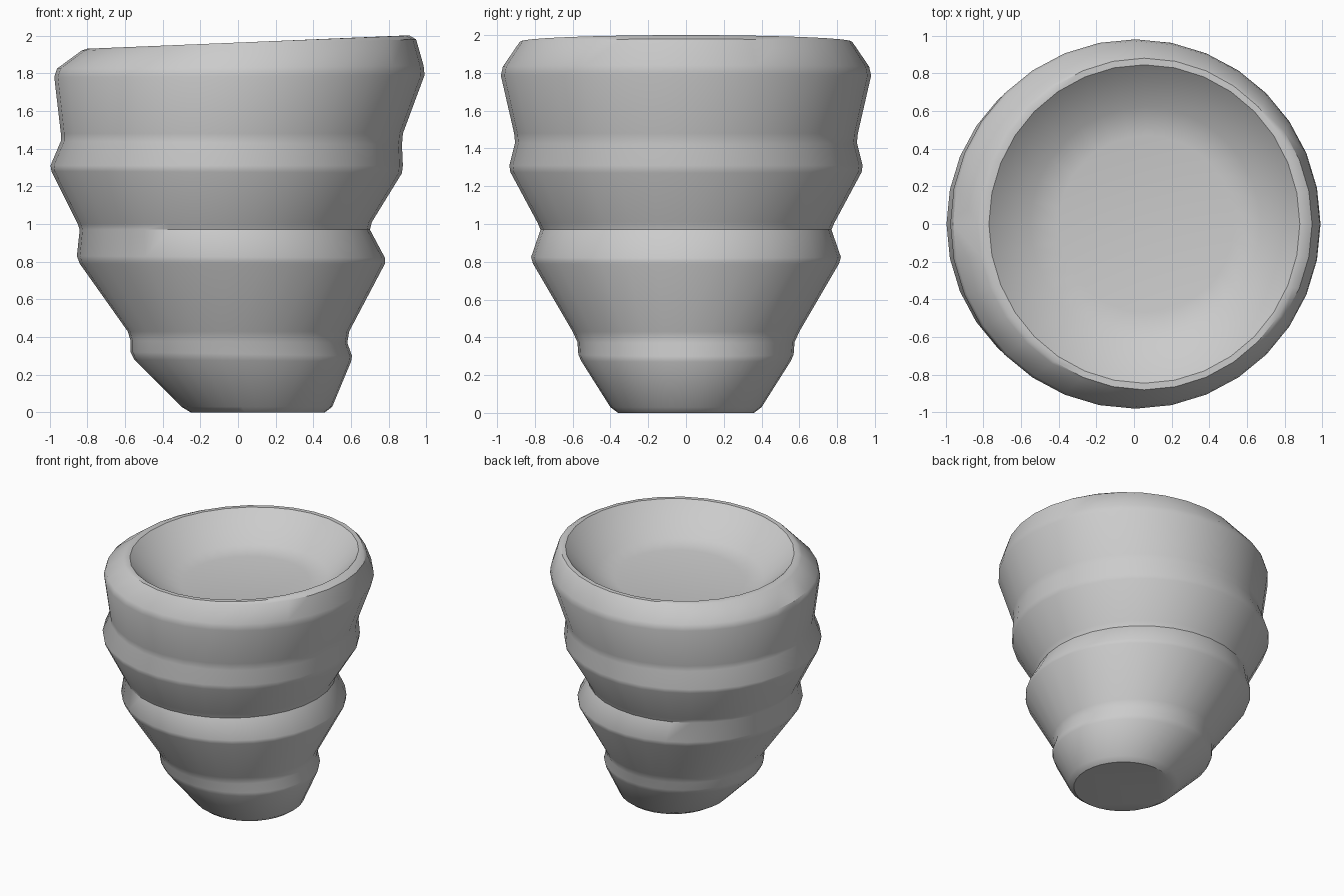
import bpy, bmesh, math

SIDES = 32

# Each ring: left x, right x, y radius, z at left, z at right
RINGS = [
    (-0.25, 0.46, 0.36, 0.00, 0.00),   # foot
    (-0.30, 0.50, 0.40, 0.03, 0.03),
    (-0.55, 0.60, 0.555, 0.28, 0.27),  # lowest ridge
    (-0.57, 0.605, 0.57, 0.32, 0.30),
    (-0.57, 0.58, 0.575, 0.38, 0.37),
    (-0.585, 0.59, 0.60, 0.43, 0.43),
    (-0.84, 0.78, 0.81, 0.79, 0.79),   # second ridge
    (-0.855, 0.78, 0.82, 0.83, 0.82),
    (-0.84, 0.70, 0.77, 0.97, 0.97),
    (-0.85, 0.71, 0.785, 1.00, 1.01),
    (-0.99, 0.87, 0.93, 1.28, 1.27),   # third ridge
    (-0.995, 0.875, 0.935, 1.31, 1.31),
    (-0.94, 0.87, 0.905, 1.44, 1.42),
    (-0.94, 0.875, 0.91, 1.48, 1.48),
    (-0.975, 0.99, 0.98, 1.78, 1.79),  # upper band
    (-0.96, 0.985, 0.97, 1.825, 1.84),
    (-0.83, 0.945, 0.89, 1.92, 1.98),  # rim
    (-0.80, 0.91, 0.88, 1.93, 2.00),
    (-0.77, 0.88, 0.845, 1.93, 2.00),
    (-0.55, 0.67, 0.62, 1.74, 1.78),   # shallow inner bowl
    (-0.40, 0.53, 0.47, 1.72, 1.75),
]

bm = bmesh.new()
loops = []
for left, right, ry, zl, zr in RINGS:
    cx, rx = (left + right) / 2, (right - left) / 2
    cz, tilt = (zl + zr) / 2, (zr - zl) / 2
    loop = []
    for i in range(SIDES):
        a = 2 * math.pi * i / SIDES
        loop.append(bm.verts.new((cx + rx * math.cos(a), ry * math.sin(a),
                                  cz + tilt * math.cos(a))))
    loops.append(loop)

# Skin the rings and close the base and bowl floor
for lo, hi in zip(loops, loops[1:]):
    for i in range(SIDES):
        j = (i + 1) % SIDES
        bm.faces.new((lo[i], lo[j], hi[j], hi[i]))
bm.faces.new(loops[0][::-1])
bm.faces.new(loops[-1])

mesh = bpy.data.meshes.new("ribbed_pot")
bm.to_mesh(mesh)
bm.free()
pot = bpy.data.objects.new("ribbed_pot", mesh)
bpy.context.collection.objects.link(pot)
bpy.context.view_layer.objects.active = pot
pot.select_set(True)
bpy.ops.object.shade_smooth_by_angle(angle=math.radians(35))
